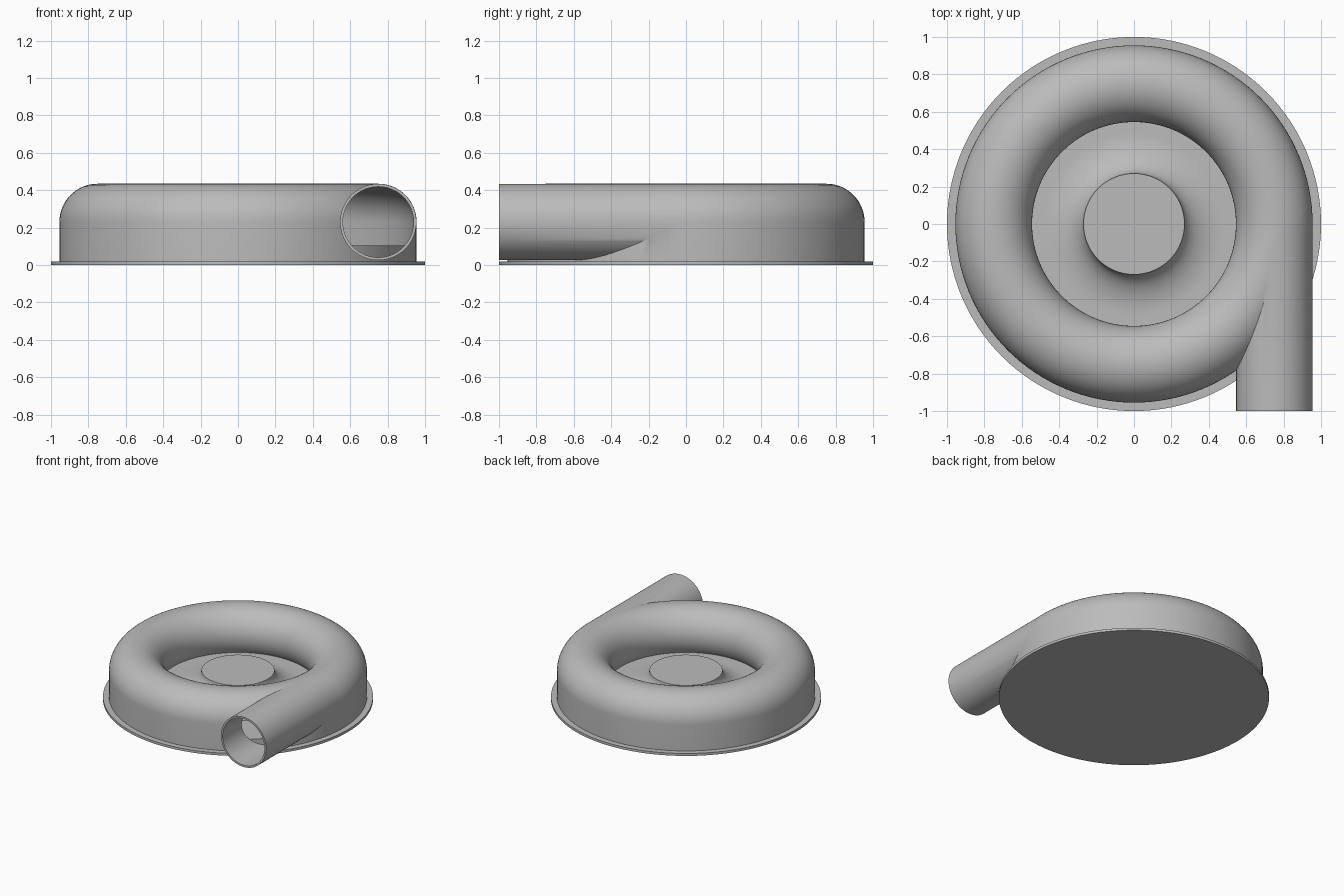
import bpy, bmesh, math
from mathutils import Matrix

if bpy.data.objects.get("Cube"):
    bpy.data.objects.remove(bpy.data.objects["Cube"])

grey = bpy.data.materials.new("plain grey")
grey.use_nodes = True
COLOUR = (0.5, 0.5, 0.5, 1)
grey.diffuse_color = COLOUR
grey.node_tree.nodes["Principled BSDF"].inputs["Base Color"].default_value = COLOUR

RING, TUBE, MID = 0.75, 0.205, 0.23   # scroll centre radius, tube radius, centre height
FLOOR = 0.105


def make_object(name, bm):
    bmesh.ops.recalc_face_normals(bm, faces=bm.faces[:])
    mesh = bpy.data.meshes.new(name)
    bm.to_mesh(mesh)
    bm.free()
    obj = bpy.data.objects.new(name, mesh)
    bpy.context.collection.objects.link(obj)
    mesh.materials.append(grey)
    return obj


def revolve(name, profile, closed=False, steps=128):
    bm = bmesh.new()
    verts = [bm.verts.new((r, 0, z)) for r, z in profile]
    pairs = list(zip(verts, verts[1:]))
    if closed:
        pairs.append((verts[-1], verts[0]))
    edges = [bm.edges.new(p) for p in pairs]
    bmesh.ops.spin(bm, geom=verts + edges, axis=(0, 0, 1), cent=(0, 0, 0),
                   angle=math.tau, steps=steps, use_duplicate=False)
    bmesh.ops.remove_doubles(bm, verts=bm.verts[:], dist=0.0001)
    return make_object(name, bm)


def cylinder_y(name, radius, y0, y1):
    bm = bmesh.new()
    turn = Matrix.Translation((RING, (y0 + y1) / 2, MID)) @ Matrix.Rotation(math.pi / 2, 4, 'X')
    bmesh.ops.create_cone(bm, cap_ends=True, segments=72, radius1=radius,
                          radius2=radius, depth=y1 - y0, matrix=turn)
    return make_object(name, bm)


def scroll_profile(radius, bottom):
    # straight outer wall, rounded top, inner side curling back under
    end = math.pi + math.asin((MID - FLOOR + 0.01) / radius)
    arc = [(RING + radius * math.cos(end * i / 36), MID + radius * math.sin(end * i / 36))
           for i in range(37)]
    return [(RING + radius, bottom)] + arc + [(arc[-1][0], bottom)]


def boolean(target, other, operation):
    mod = target.modifiers.new(operation.lower(), 'BOOLEAN')
    mod.operation, mod.object, mod.solver = operation, other, 'EXACT'
    bpy.context.view_layer.objects.active = target
    bpy.ops.object.modifier_apply(modifier=mod.name)
    bpy.data.objects.remove(other)


# Scroll housing with its tangential outlet pipe, hollowed out
housing = revolve("scroll_housing", scroll_profile(TUBE, 0.015), closed=True)
boolean(housing, cylinder_y("outlet_pipe", TUBE - 0.001, -1, -0.005), 'UNION')
boolean(housing, revolve("cavity", scroll_profile(TUBE - 0.015, 0.005), closed=True), 'DIFFERENCE')
boolean(housing, cylinder_y("bore", TUBE - 0.016, -1.1, -0.005), 'DIFFERENCE')

# Base flange
base = revolve("base_plate", [(0, 0), (1, 0), (1, 0.02), (0, 0.02)])

# Inner floor with flared hub
HUB, HUB_TOP, FLARE = 0.27, 0.235, 0.22
flare = [(HUB + FLARE * (1 - math.cos(a)), HUB_TOP - (HUB_TOP - FLOOR) * math.sin(a))
         for a in (math.pi / 2 * i / 16 for i in range(17))]
hub = revolve("floor_and_hub", [(0, HUB_TOP)] + flare + [(0.938, FLOOR), (0.938, 0.015), (0, 0.015)])

# Smooth shading with crisp edges
bpy.ops.object.select_all(action='DESELECT')
for obj in (housing, base, hub):
    obj.select_set(True)
bpy.context.view_layer.objects.active = housing
bpy.ops.object.shade_smooth_by_angle(angle=math.radians(30))
